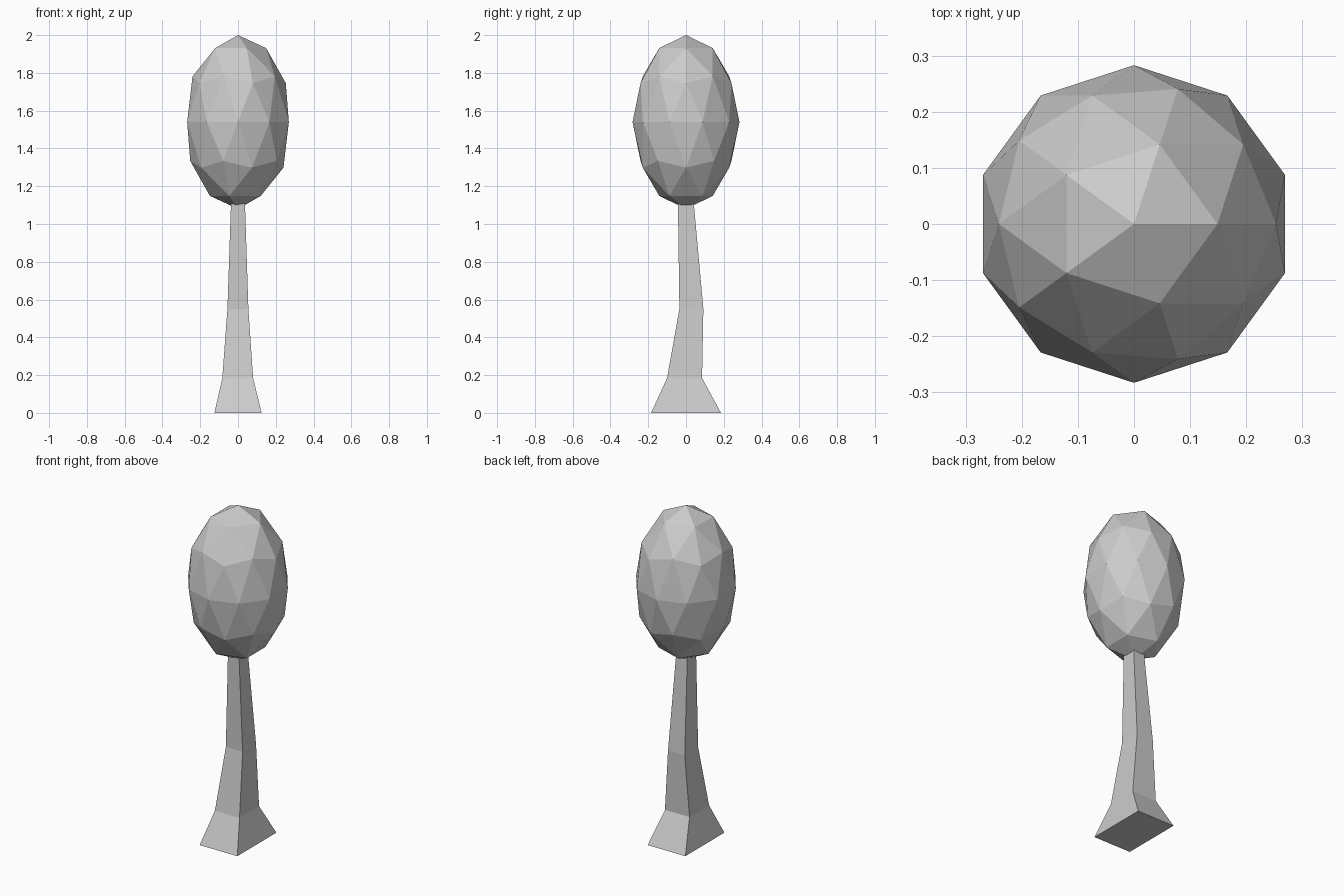
import bpy, bmesh

if "Cube" in bpy.data.objects:
    bpy.data.objects.remove(bpy.data.objects["Cube"])

# Trunk: rectangular sections (z, x_min, x_max, y_min, y_max) lofted upwards
sections = [
    (0.00, -0.125, 0.125, -0.185, 0.185),
    (0.185, -0.083, 0.080, -0.100, 0.085),
    (0.55, -0.056, 0.055, -0.035, 0.092),
    (1.20, -0.034, 0.034, -0.044, 0.033),
]
bm = bmesh.new()
rings = [[bm.verts.new((x, y, z)) for x, y in ((x0, y0), (x1, y0), (x1, y1), (x0, y1))]
         for z, x0, x1, y0, y1 in sections]
for low, high in zip(rings, rings[1:]):
    for i in range(4):
        j = (i + 1) % 4
        bm.faces.new((low[i], low[j], high[j], high[i]))
bm.faces.new(rings[0][::-1])
bm.faces.new(rings[-1])
bmesh.ops.recalc_face_normals(bm, faces=bm.faces)
mesh = bpy.data.meshes.new("trunk")
bm.to_mesh(mesh)
bm.free()
bpy.context.collection.objects.link(bpy.data.objects.new("trunk", mesh))

# Foliage: stretched low-poly icosphere
bpy.ops.mesh.primitive_ico_sphere_add(subdivisions=2, radius=1, location=(0, 0, 1.54))
foliage = bpy.context.object
foliage.name = "foliage"
foliage.scale = (0.283, 0.283, 0.46)
bpy.ops.object.transform_apply(location=False, rotation=False, scale=True)
